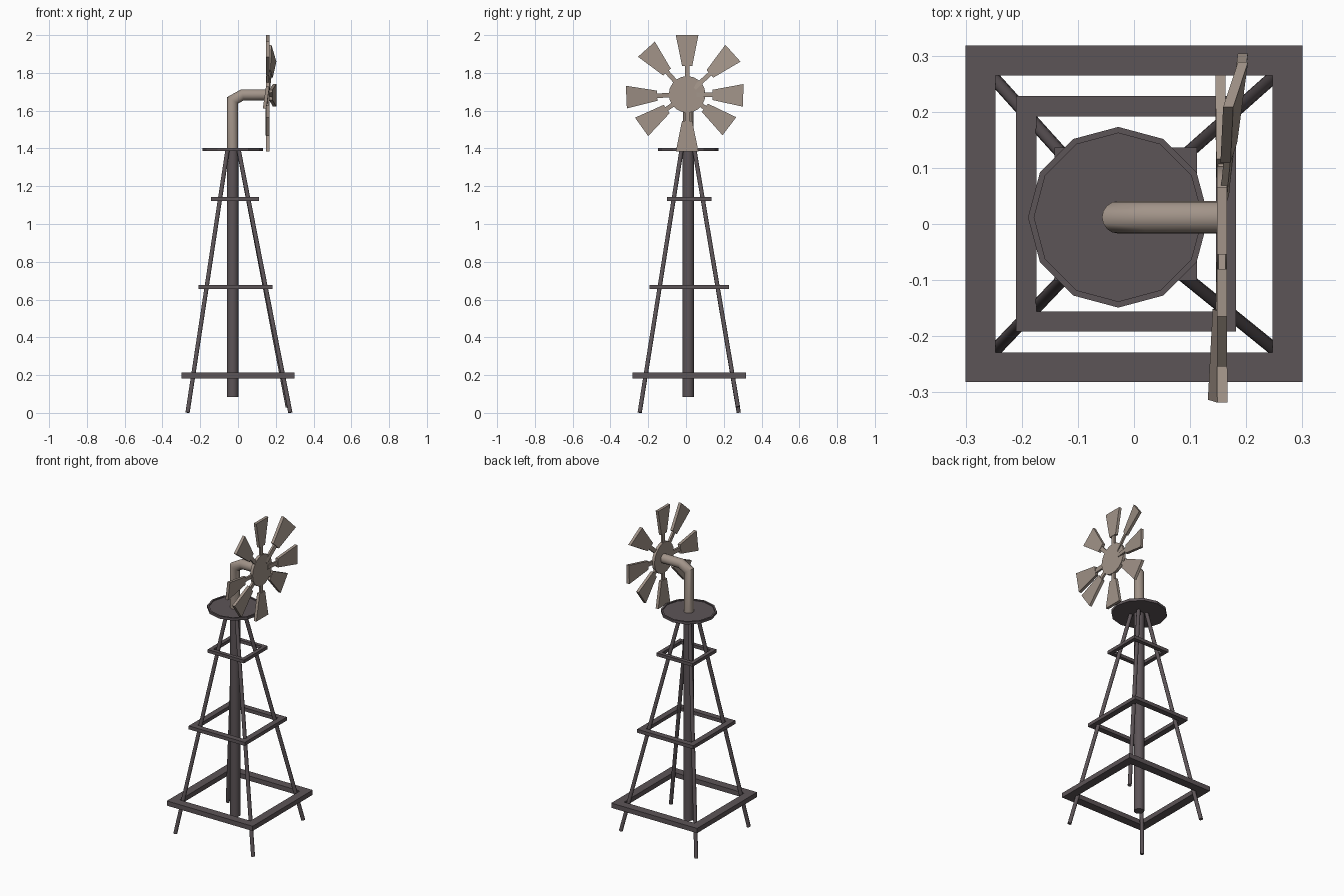
import bpy, bmesh, math
from mathutils import Vector

if "Cube" in bpy.data.objects:
    bpy.data.objects.remove(bpy.data.objects["Cube"])


def material(name, rgb):
    m = bpy.data.materials.new(name)
    m.diffuse_color = (*rgb, 1)
    m.use_nodes = True
    m.node_tree.nodes["Principled BSDF"].inputs["Base Color"].default_value = m.diffuse_color
    return m


DARK = material("dark_iron", (0.108, 0.089, 0.096))
LIGHT = material("pale_taupe", (0.36, 0.295, 0.25))


def finish(name, bm, mat, smooth=False):
    bmesh.ops.recalc_face_normals(bm, faces=bm.faces)
    me = bpy.data.meshes.new(name)
    bm.to_mesh(me)
    bm.free()
    ob = bpy.data.objects.new(name, me)
    bpy.context.collection.objects.link(ob)
    me.materials.append(mat)
    if smooth:
        bpy.context.view_layer.objects.active = ob
        ob.select_set(True)
        bpy.ops.object.shade_smooth_by_angle(angle=math.radians(40))
        ob.select_set(False)
    return ob


def loft(bm, loops, closed=False):
    """Skin a list of equally sized point loops; cap ends, or join last to first."""
    rings = [[bm.verts.new(p) for p in l] for l in loops]
    n = len(rings[0])
    pairs = list(zip(rings, rings[1:])) + ([(rings[-1], rings[0])] if closed else [])
    for a, b in pairs:
        for i in range(n):
            bm.faces.new((a[i], a[(i + 1) % n], b[(i + 1) % n], b[i]))
    if not closed:
        bm.faces.new(rings[0])
        bm.faces.new(rings[-1])


def tube(name, path, r, mat, sides=16):
    """Round bar along a path in one plane, with mitred corners."""
    pts = [Vector(p) for p in path]
    dirs = [(b - a).normalized() for a, b in zip(pts, pts[1:])]
    side = dirs[0].cross(dirs[-1])
    side = side.normalized() if side.length > 1e-4 else dirs[0].orthogonal().normalized()
    loops = []
    for i, p in enumerate(pts):
        d0, d1 = dirs[max(i - 1, 0)], dirs[min(i, len(dirs) - 1)]
        t = (d0 + d1).normalized()
        up = t.cross(side) / t.dot(d0)
        loops.append([p + r * (side * math.cos(a) + up * math.sin(a))
                      for a in (2 * math.pi * k / sides for k in range(sides))])
    bm = bmesh.new()
    loft(bm, loops)
    return finish(name, bm, mat, True)


def square_frame(name, x0, x1, y0, y1, z0, z1, w):
    def rect(i, z):
        return [(x0 + i, y0 + i, z), (x1 - i, y0 + i, z), (x1 - i, y1 - i, z), (x0 + i, y1 - i, z)]
    bm = bmesh.new()
    loft(bm, [rect(0, z0), rect(0, z1), rect(w, z1), rect(w, z0)], True)
    finish(name, bm, DARK)


# Tower: brace frames, central post and splayed legs
square_frame("lower_brace", -0.30, 0.30, -0.282, 0.318, 0.183, 0.213, 0.053)
square_frame("middle_brace", -0.21, 0.182, -0.192, 0.228, 0.655, 0.677, 0.036)
square_frame("upper_brace", -0.142, 0.112, -0.101, 0.136, 1.123, 1.143, 0.024)

PX, PY = -0.028, 0.012
tube("central_post", [(PX, PY, 0.085), (PX, PY, 1.392)], 0.030, DARK)
for name, x, y, z, tx, ty in (
        ("front_left_leg", -0.267, -0.245, 0.002, -0.056, -0.024),
        ("front_right_leg", 0.277, -0.245, 0.002, 0.004, -0.024),
        ("back_left_leg", -0.267, 0.279, 0.002, -0.056, 0.045),
        ("back_right_leg", 0.263, 0.275, 0.032, 0.004, 0.045)):
    tube(name, [(x, y, z), (tx, ty, 1.39)], 0.0115, DARK, 12)

# Twelve-sided platform with a shallow rim
bm = bmesh.new()
loft(bm, [[(PX + r * math.cos(k * math.pi / 6), PY + r * math.sin(k * math.pi / 6), z)
           for k in range(12)]
          for r, z in ((0.161, 1.387), (0.161, 1.403), (0.150, 1.403), (0.150, 1.397))])
finish("platform", bm, DARK)

# Bent pipe carrying the wheel
tube("bent_pipe", [(PX, PY, 1.39), (PX, PY, 1.655), (0.024, PY, 1.684), (0.152, PY, 1.684)],
     0.029, LIGHT)

# Wheel hub
HUB = Vector((0.157, 0.006, 1.686))
bm = bmesh.new()
loft(bm, [[HUB + Vector((dx, 0.097 * math.cos(a), 0.097 * math.sin(a)))
           for a in (2 * math.pi * k / 20 for k in range(20))] for dx in (-0.009, 0.009)])
finish("wheel_hub", bm, LIGHT, True)


def blade(i, angle, reach, lean, pitch):
    """Stem and flared vane; lean moves the tip to +x, pitch twists it about its length."""
    a = math.radians(angle)
    out = Vector((lean / reach, math.cos(a), math.sin(a)))
    across = Vector((pitch, -math.sin(a), math.cos(a)))
    root = reach - 0.163
    bm = bmesh.new()
    for half, (r0, h0), (r1, h1) in ((0.006, (0.05, 0.012), (root + 0.01, 0.012)),
                                     (0.009, (root, 0.027), (reach, 0.060))):
        loft(bm, [[HUB + out * r + across * (h * s) + Vector((half * t, 0, 0))
                   for s, t in ((-1, -1), (1, -1), (1, 1), (-1, 1))]
                  for r, h in ((r0, h0), (r1, h1))])
    finish("blade_%d" % i, bm, LIGHT)


# Eight hand-set blades: angle, reach, lean, pitch
for i, b in enumerate(((-1, 0.297, 0.037, 0.0), (42, 0.326, 0.024, -0.22),
                       (90, 0.314, 0.0, 0.0), (132, 0.322, 0.0, 0.0),
                       (182.5, 0.322, -0.008, -0.14), (215.5, 0.296, 0.0, 0.0),
                       (270, 0.303, 0.0, 0.0), (323, 0.280, -0.003, 0.0))):
    blade(i + 1, *b)
